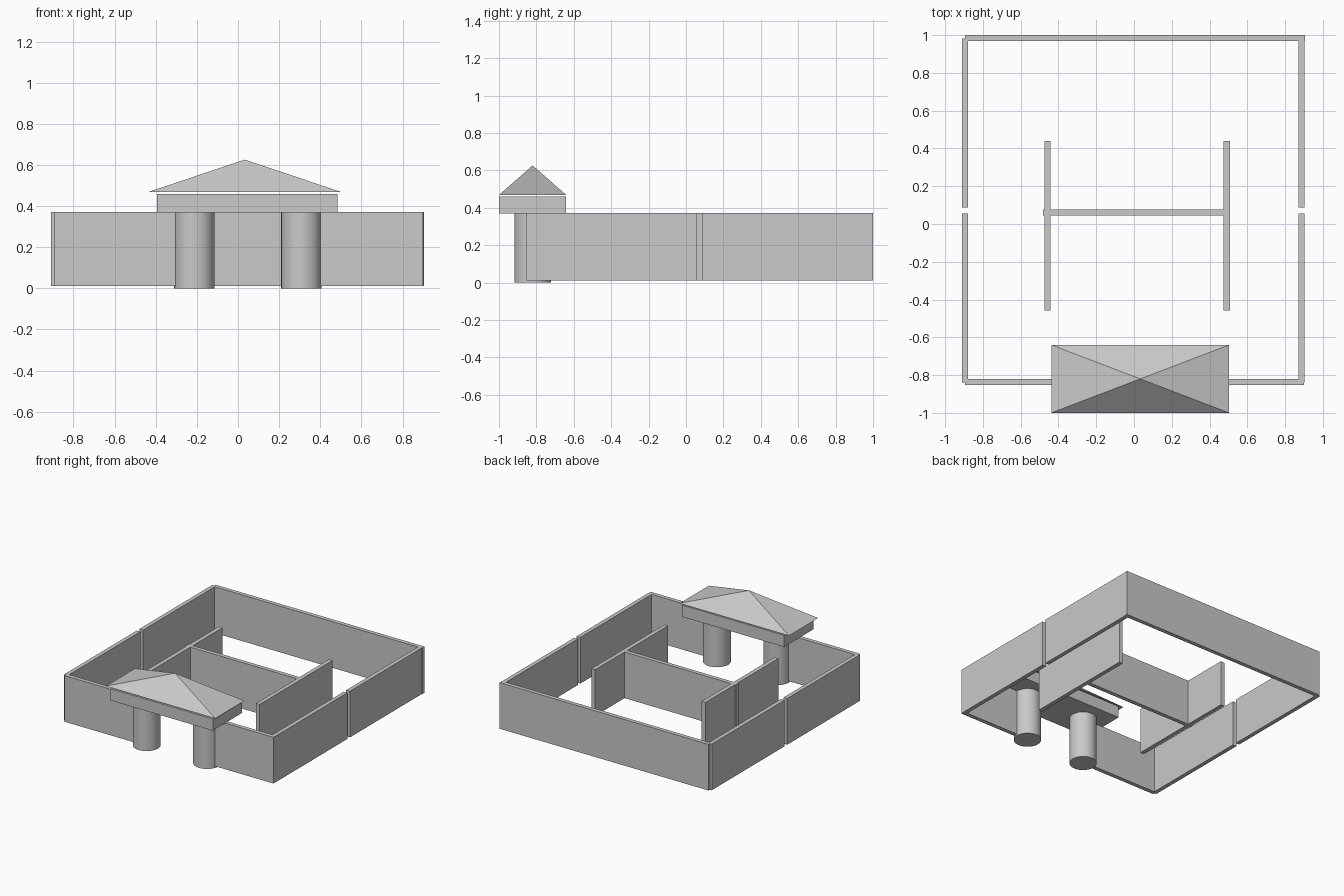
import bpy
import math

default_cube = bpy.data.objects.get("Cube")
if default_cube:
    bpy.data.objects.remove(default_cube, do_unlink=True)

# Single plain grey for the whole building
GREY = (0.588, 0.588, 0.588, 1.0)
grey = bpy.data.materials.new("plain_grey")
grey.use_nodes = True
grey.diffuse_color = GREY
grey.node_tree.nodes["Principled BSDF"].inputs["Base Color"].default_value = GREY

WALL_Z = (0.012, 0.371)


def box(name, xs, ys, zs=WALL_Z):
    """Box spanning the given (low, high) ranges."""
    spans = (xs, ys, zs)
    bpy.ops.mesh.primitive_cube_add(size=1, location=[sum(s) / 2 for s in spans])
    obj = bpy.context.object
    obj.name = name
    obj.scale = [s[1] - s[0] for s in spans]
    bpy.ops.object.transform_apply(location=False, rotation=False, scale=True)
    obj.data.materials.append(grey)
    return obj


# Outer walls: each side is split by a narrow gap
for side, xs in (("right", (-0.91, -0.878)), ("left", (0.87, 0.902))):
    box(f"{side}_wall_front", xs, (-0.838, 0.056))
    box(f"{side}_wall_back", xs, (0.088, 0.983))
box("back_wall", (-0.895, 0.905), (0.968, 1.0))

# Front walls stop at the entrance columns
box("front_wall_right", (-0.895, -0.212), (-0.852, -0.82))
box("front_wall_left", (0.308, 0.9), (-0.852, -0.82))

# Inner partitions
box("right_partition", (-0.475, -0.442), (-0.457, 0.44))
box("left_partition", (0.475, 0.507), (-0.457, 0.44))
box("cross_partition", (-0.483, 0.49), (0.045, 0.077))

# Entrance columns
for side, x in (("right", -0.212), ("left", 0.308)):
    bpy.ops.mesh.primitive_cylinder_add(
        vertices=32, radius=0.098, depth=0.37, location=(x, -0.82, 0.185))
    column = bpy.context.object
    column.name = f"{side}_column"
    column.data.materials.append(grey)
    bpy.ops.object.shade_smooth_by_angle(angle=math.radians(30))

# Porch slab and pyramid roof
box("porch_slab", (-0.395, 0.483), (-1.0, -0.642), (0.368, 0.459))
bpy.ops.mesh.primitive_cone_add(
    vertices=4, radius1=math.sqrt(0.5), radius2=0, depth=0.158,
    location=(0.033, -0.82, 0.547), rotation=(0, 0, math.pi / 4))
roof = bpy.context.object
roof.name = "porch_roof"
bpy.ops.object.transform_apply(location=False, rotation=True, scale=False)
roof.scale = (0.942, 0.36, 1)
bpy.ops.object.transform_apply(location=False, rotation=False, scale=True)
roof.data.materials.append(grey)
